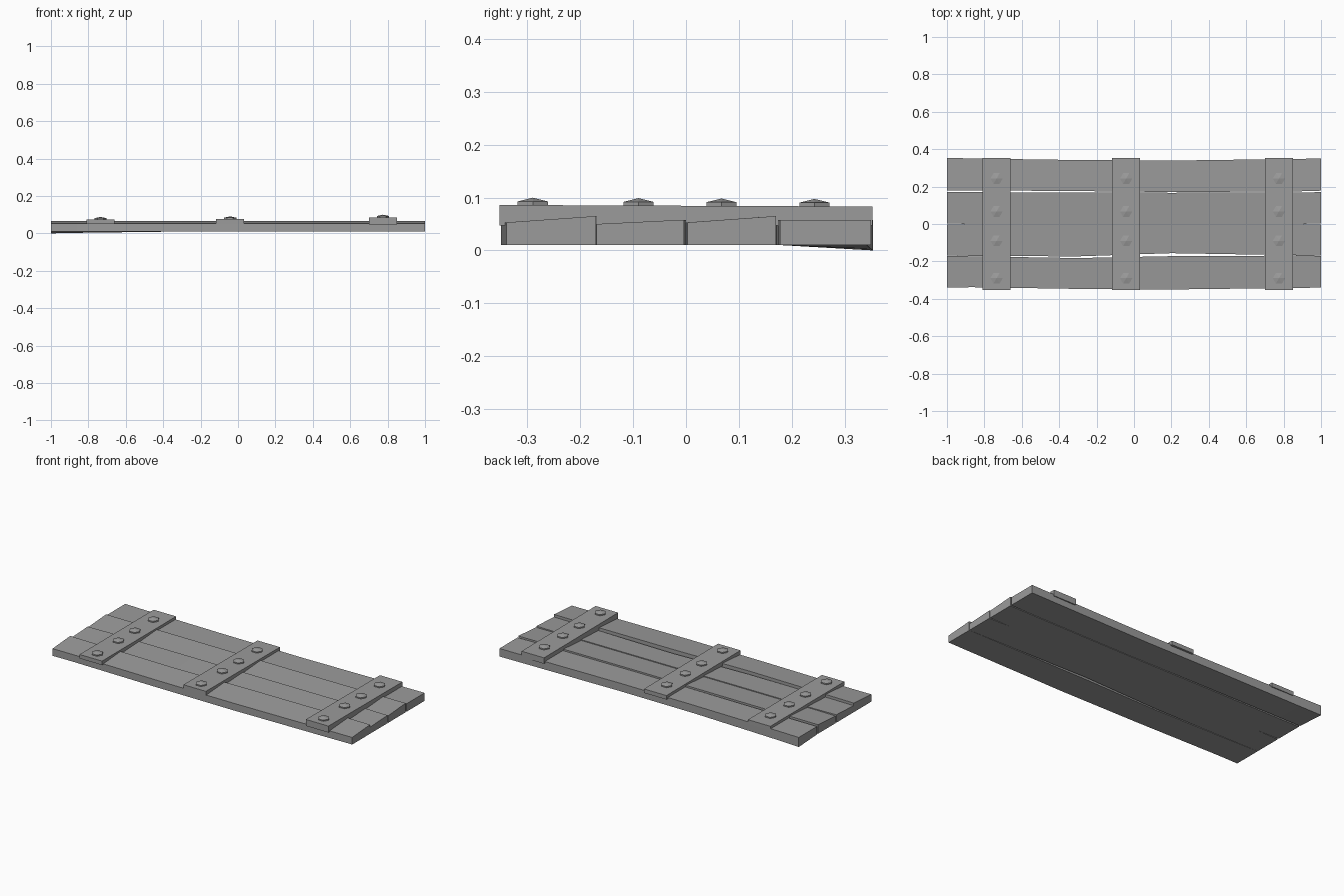
import bpy
import bmesh
from math import cos, sin, tau

default_cube = bpy.data.objects.get("Cube")
if default_cube:
    bpy.data.objects.remove(default_cube, do_unlink=True)

# One weathered grey for the whole model
GREY = (0.33, 0.33, 0.33, 1.0)
grey = bpy.data.materials.new("weathered_grey")
grey.use_nodes = True
grey.diffuse_color = GREY
grey.node_tree.nodes["Principled BSDF"].inputs["Base Color"].default_value = GREY


def loft(name, sections, tip=None):
    """Bridge equal rings of points; cap the ends, or close the last ring to a tip."""
    bm = bmesh.new()
    rings = [[bm.verts.new(point) for point in ring] for ring in sections]
    count = len(rings[0])
    for lower, upper in zip(rings, rings[1:]):
        for i in range(count):
            j = (i + 1) % count
            bm.faces.new((lower[i], lower[j], upper[j], upper[i]))
    bm.faces.new(rings[0][::-1])
    if tip:
        apex = bm.verts.new(tip)
        for i in range(count):
            bm.faces.new((rings[-1][i], rings[-1][(i + 1) % count], apex))
    else:
        bm.faces.new(rings[-1])
    bmesh.ops.recalc_face_normals(bm, faces=bm.faces[:])
    mesh = bpy.data.meshes.new(name)
    bm.to_mesh(mesh)
    bm.free()
    mesh.materials.append(grey)
    obj = bpy.data.objects.new(name, mesh)
    bpy.context.collection.objects.link(obj)
    return obj


# Planks: uneven front and back edges (thousandths) along the length
STATIONS = (-1, -0.86, -0.3, 0.2, 0.86, 1)
BOTTOM = 0.01


def plank(name, front_edge, back_edge, front_top, back_top, sag=0):
    sections = []
    for i, (x, front, back) in enumerate(zip(STATIONS, front_edge, back_edge)):
        # the sagging corner fades out over the first stretch
        drop = sag * max(0, 1 - (x + 1) / 0.5)
        y0, y1 = front / 1000, back / 1000
        sections.append([(x, y0, BOTTOM), (x, y1, BOTTOM - drop),
                         (x, y1, back_top), (x, y0, front_top)])
    return loft(name, sections)


plank("front_plank",
      (-339, -338, -347, -350, -342, -340),
      (-170, -173, -182, -172, -169, -170), 0.053, 0.065)
plank("front_middle_plank",
      (-169, -171, -173, -156, -167, -169),
      (-4, 0, 0, 0, 0, -4), 0.05, 0.058)
plank("back_middle_plank",
      (3, 0, 0, 0, 0, 3),
      (171, 170, 169, 167, 169, 170), 0.053, 0.065)
plank("back_plank",
      (180, 180, 176, 171, 174, 178),
      (354, 350, 342, 339, 348, 350), 0.058, 0.058, sag=BOTTOM)

# Hexagonal bolts with low pointed heads
BOLT_RADIUS = 0.033
BOLT_ROWS = (-0.29, -0.09, 0.067, 0.243)


def bolt(name, x, y, z):
    def ring(height):
        return [(x + BOLT_RADIUS * cos(tau * k / 6),
                 y + BOLT_RADIUS * sin(tau * k / 6), height) for k in range(6)]
    return loft(name, [ring(z - 0.005), ring(z + 0.007)], tip=(x, y, z + 0.014))


# Cross battens, slightly sloped, each fastened by a row of bolts
HALF_WIDTH = 0.075
HALF_LENGTH = 0.353


def batten(side, x, bottom, front_top, back_top):
    sections = []
    for y, top in ((-HALF_LENGTH, front_top), (HALF_LENGTH, back_top)):
        left, right = x + HALF_WIDTH, x - HALF_WIDTH
        sections.append([(right, y, bottom), (left, y, bottom),
                         (left, y, top), (right, y, top)])
    loft(side + "_batten", sections)
    for number, y in enumerate(BOLT_ROWS, 1):
        blend = (y + HALF_LENGTH) / (2 * HALF_LENGTH)
        surface = front_top + (back_top - front_top) * blend
        bolt(f"{side}_bolt_{number}", x, y, surface)


batten("right", -0.735, 0.05, 0.074, 0.074)
batten("middle", -0.042, 0.05, 0.077, 0.074)
batten("left", 0.775, 0.047, 0.086, 0.083)
